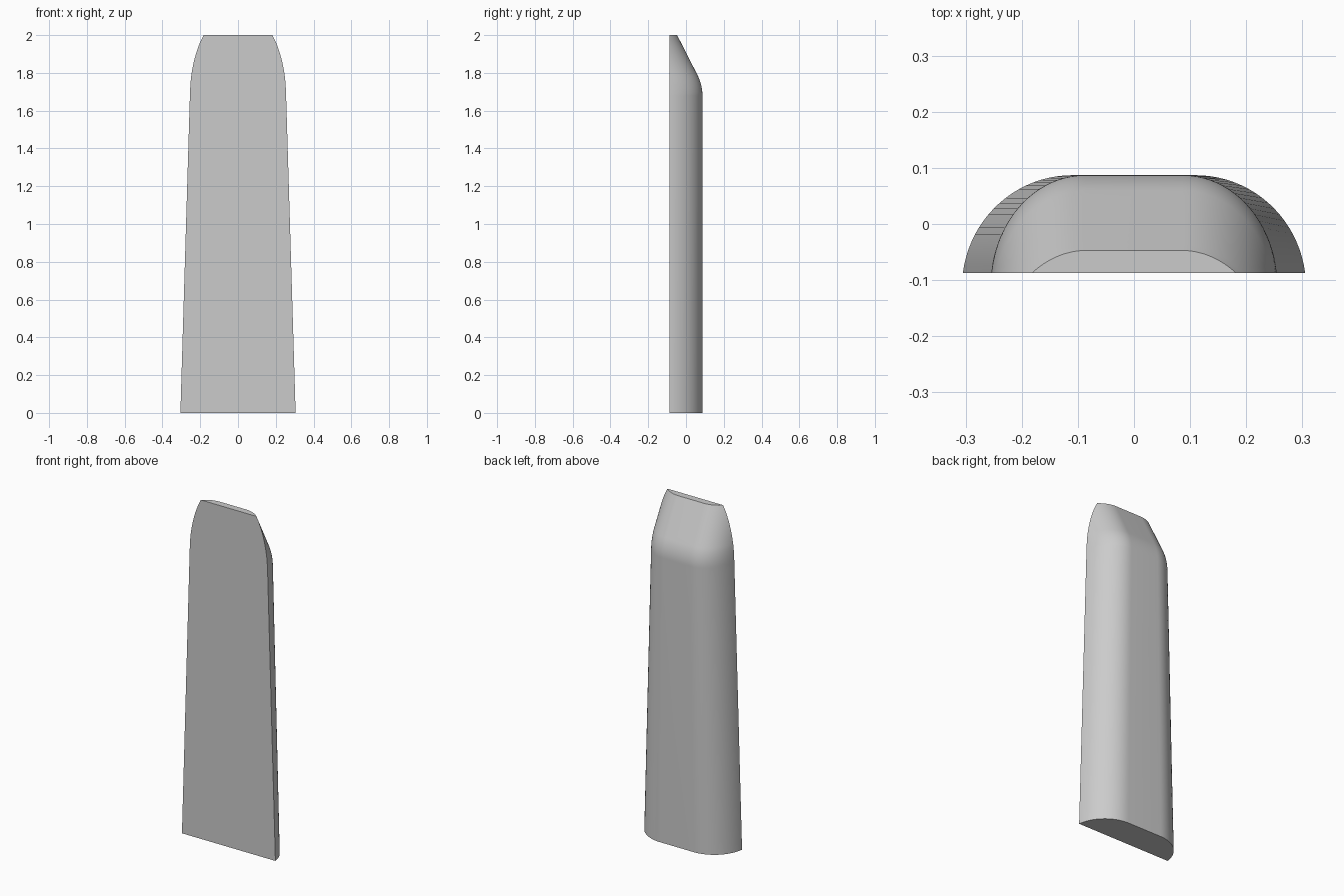
import bpy, bmesh, math

cube = bpy.data.objects.get("Cube")
if cube:
    bpy.data.objects.remove(cube, do_unlink=True)

FRONT, BACK, HEIGHT = -0.087, 0.087, 2.0
DEPTH = BACK - FRONT
ROUND = 0.2            # vertical radius of the rounded shoulders
STEPS = 20             # segments per shoulder

grey = bpy.data.materials.new("plain grey")
grey.use_nodes = True
colour = (0.6, 0.6, 0.6, 1.0)
grey.diffuse_color = colour
grey.node_tree.nodes["Principled BSDF"].inputs["Base Color"].default_value = colour


def lerp(a, b, t):
    return a + (b - a) * t


def back_line():
    """Side profile (y, z): upright back, soft bend, sloping tip."""
    start, corner, end = (BACK, 1.68), (BACK, 1.737), (0.06, 1.79)
    points = [(BACK, 0.0)]
    for i in range(13):
        t = i / 12
        points.append(tuple(lerp(lerp(a, b, t), lerp(b, c, t), t)
                            for a, b, c in zip(start, corner, end)))
    points += [(lerp(0.06, -0.047, i / 10), lerp(1.79, HEIGHT, i / 10))
               for i in range(1, 11)]
    return points


def reach(d):
    """Sideways share of the shoulder at depth d below the back."""
    return math.sqrt(1 - (1 - d / ROUND) ** 2)


def section(y_back, z):
    """Flat front, flat back and rounded shoulders, tapering upwards."""
    t = z / HEIGHT
    half, flat = lerp(0.305, 0.245, t), lerp(0.11, 0.084, t)
    side = []
    total = math.acos(1 - (y_back - FRONT) / ROUND)
    for i in range(STEPS + 1):
        d = ROUND * (1 - math.cos(total * i / STEPS))
        side.append((flat + (half - flat) * reach(d) / reach(DEPTH), y_back - d, z))
    return side[::-1] + [(-x, y, z) for x, y, z in side]


# Tapered bar lofted along its back profile
bm = bmesh.new()
rings = [[bm.verts.new(p) for p in section(y, z)] for y, z in back_line()]
for low, high in zip(rings, rings[1:]):
    for i in range(len(low)):
        j = (i + 1) % len(low)
        bm.faces.new((low[i], low[j], high[j], high[i]))
bm.faces.new(rings[0][::-1])
bm.faces.new(rings[-1])
bmesh.ops.recalc_face_normals(bm, faces=bm.faces)

mesh = bpy.data.meshes.new("tapered_bar")
bm.to_mesh(mesh)
bm.free()
mesh.materials.append(grey)
bar = bpy.data.objects.new("tapered_bar", mesh)
bpy.context.collection.objects.link(bar)

# Smooth shoulders with crisp front and end edges
bpy.ops.object.select_all(action="DESELECT")
bar.select_set(True)
bpy.context.view_layer.objects.active = bar
bpy.ops.object.shade_smooth_by_angle(angle=math.radians(30))
